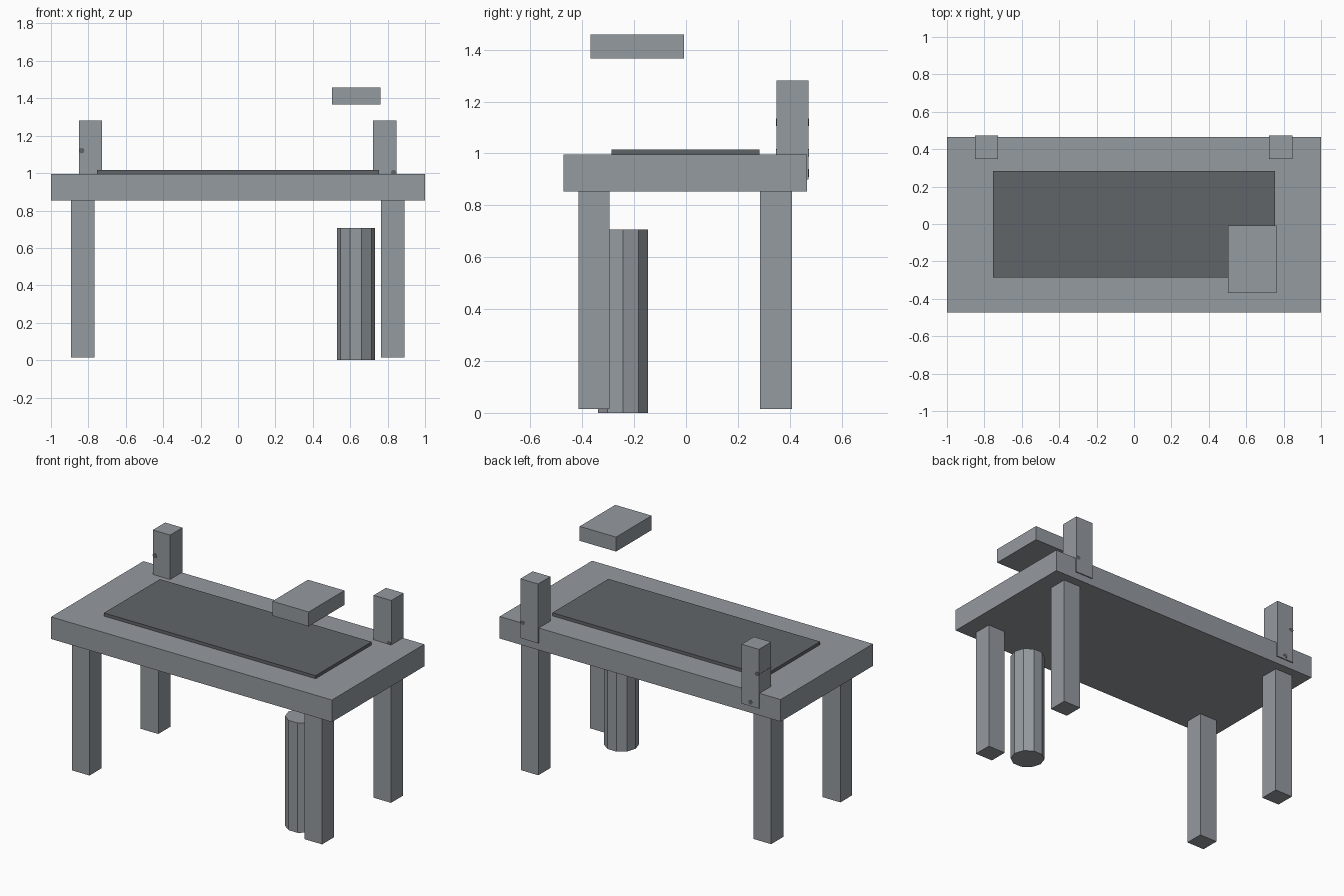
import bpy, math

if "Cube" in bpy.data.objects:
    bpy.data.objects.remove(bpy.data.objects["Cube"])


def material(name, rgb):
    m = bpy.data.materials.new(name)
    m.diffuse_color = (*rgb, 1)
    m.use_nodes = True
    m.node_tree.nodes["Principled BSDF"].inputs["Base Color"].default_value = m.diffuse_color
    return m


GREY = material("light grey", (0.30, 0.325, 0.35))
DARK = material("dark grey", (0.12, 0.13, 0.14))


def box(name, x, y, z, mat=GREY):
    """Box from (min, max) ranges on each axis."""
    bpy.ops.mesh.primitive_cube_add(size=1, location=[sum(r) / 2 for r in (x, y, z)])
    ob = bpy.context.object
    ob.name = name
    ob.scale = [r[1] - r[0] for r in (x, y, z)]
    bpy.ops.object.transform_apply(location=False, rotation=False, scale=True)
    ob.data.materials.append(mat)
    return ob


def cylinder(name, sides, radius, depth, loc, rot=(0, 0, 0), mat=GREY):
    bpy.ops.mesh.primitive_cylinder_add(vertices=sides, radius=radius, depth=depth,
                                        location=loc, rotation=rot)
    ob = bpy.context.object
    ob.name = name
    ob.data.materials.append(mat)
    return ob


# Table top and dark inset mat
box("table_top", (-1, 1), (-0.473, 0.466), (0.854, 0.996))
box("table_mat", (-0.754, 0.754), (-0.287, 0.283), (0.99, 1.016), DARK)

# Four legs
for side, x in (("left", (-0.893, -0.767)), ("right", (0.765, 0.89))):
    box("front_leg_" + side, x, (-0.415, -0.295), (0.015, 0.86))
    box("back_leg_" + side, x, (0.285, 0.409), (0.015, 0.86))

# Two posts at the back edge, slightly proud of the table's back face
for side, x in (("left", (-0.85, -0.727)), ("right", (0.722, 0.848))):
    box("back_post_" + side, x, (0.348, 0.473), (0.9, 1.282))

# Small round pegs through the posts
for i, (x, z) in enumerate(((-0.836, 1.12), (-0.79, 0.925), (0.832, 1.003))):
    cylinder(f"post_peg_{i + 1}", 8, 0.015, 0.128, (x, 0.4105, z),
             (math.pi / 2, 0, 0), DARK)

# Block floating above the table
box("upper_block", (0.503, 0.762), (-0.369, -0.007), (1.366, 1.459))

# Ten-sided column under the table (a vertex points along x)
cylinder("under_column", 10, 0.102, 0.707, (0.63, -0.243, 0.3535),
         (0, 0, math.pi / 2))
